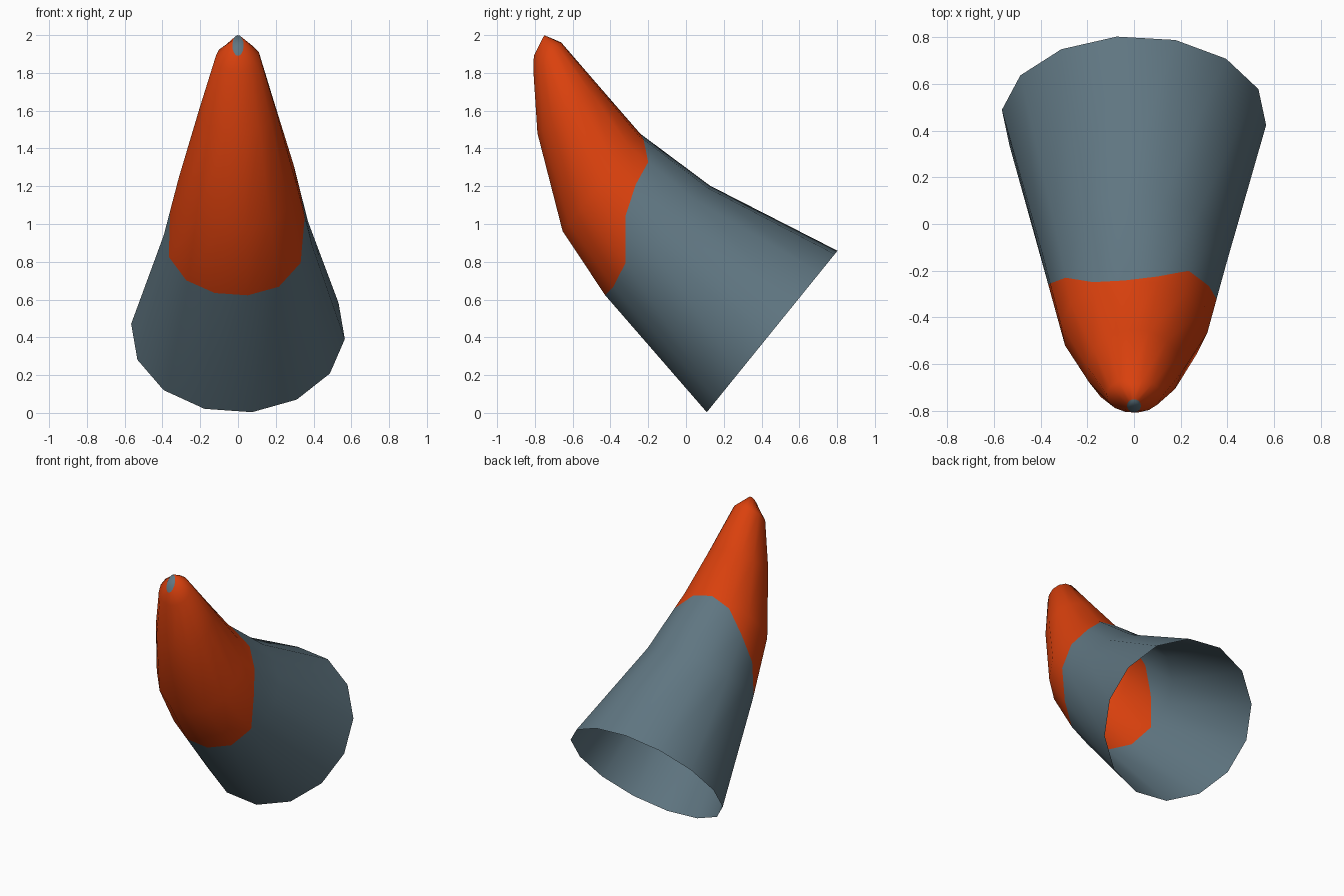
import bpy, bmesh, math
from mathutils import Vector

if "Cube" in bpy.data.objects:
    bpy.data.objects.remove(bpy.data.objects["Cube"])

SIDES = 14
OFFSET = math.radians(7.5)


def material(name, rgb):
    m = bpy.data.materials.new(name)
    m.diffuse_color = (*rgb, 1)
    m.use_nodes = True
    m.node_tree.nodes["Principled BSDF"].inputs["Base Color"].default_value = m.diffuse_color
    return m


def ring(low, high, rx):
    """Tilted oval ring, given its lowest and highest (y, z) points and its x radius."""
    low, high = Vector((0, *low)), Vector((0, *high))
    mid, half = (low + high) / 2, (high - low) / 2
    pts = []
    for k in range(SIDES):
        a = OFFSET + math.tau * k / SIDES
        pts.append(mid - half * math.cos(a) + Vector((rx * math.sin(a), 0, 0)))
    return pts


# Cross-sections from the open base to the blunt tip
base = ring((0.107, 0.0), (0.805, 0.862), 0.568)
waist = ring((-0.43, 0.62), (0.13, 1.205), 0.395)
bend = ring((-0.655, 0.96), (-0.24, 1.48), 0.315)
upper = ring((-0.788, 1.48), (-0.45, 1.72), 0.205)
neck = ring((-0.808, 1.80), (-0.66, 1.962), 0.118)
tip = ring((-0.806, 1.89), (-0.75, 2.0), 0.03)

# Uneven edge of the coloured tip, as a fraction of the way from waist to bend
edge = [0, 0, .1, .5, .66, .72, .93, 1, .93, .67, .43, .05, 0, 0]
seam = [w.lerp(b, f) for w, b, f in zip(waist, bend, edge)]

bm = bmesh.new()
rings = [[bm.verts.new(p) for p in r]
         for r in (base, waist, seam, bend, upper, neck, tip)]
for i, (r0, r1) in enumerate(zip(rings, rings[1:])):
    for k in range(SIDES):
        n = (k + 1) % SIDES
        f = bm.faces.new((r0[k], r0[n], r1[n], r1[k]))
        f.material_index = 0 if i < 2 else 1
        f.smooth = True

# Blunt grey cap at the tip
cap = bm.faces.new(rings[-1])
cap.material_index = 0
cap.smooth = True
bmesh.ops.remove_doubles(bm, verts=bm.verts[:], dist=0.0005)
bmesh.ops.recalc_face_normals(bm, faces=bm.faces[:])

mesh = bpy.data.meshes.new("horn")
bm.to_mesh(mesh)
bm.free()
mesh.materials.append(material("slate grey", (0.115, 0.18, 0.22)))
mesh.materials.append(material("burnt orange", (0.70, 0.052, 0.004)))
horn = bpy.data.objects.new("horn", mesh)
bpy.context.collection.objects.link(horn)
